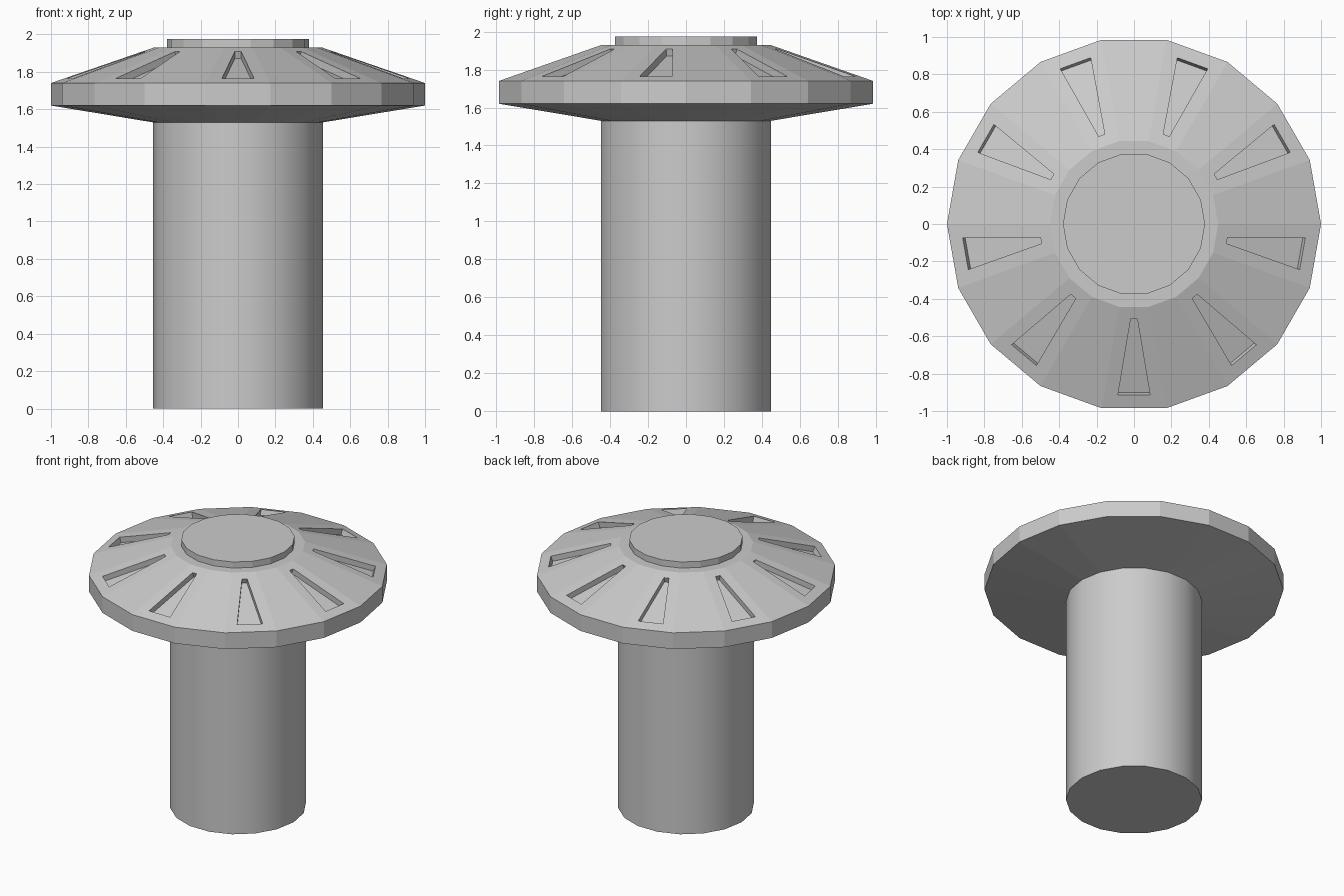
import bpy, bmesh
from math import cos, sin, pi, radians
from mathutils import Vector

if "Cube" in bpy.data.objects:
    bpy.data.objects.remove(bpy.data.objects["Cube"])

SIDES = 18


def ring(bm, r, z):
    return [bm.verts.new((r * cos(2 * pi * i / SIDES), r * sin(2 * pi * i / SIDES), z))
            for i in range(SIDES)]


def bridge(bm, a, b, skip=lambda i: False):
    for i in range(SIDES):
        if not skip(i):
            j = (i + 1) % SIDES
            bm.faces.new((a[i], a[j], b[j], b[i]))


def finish(bm, name):
    bmesh.ops.recalc_face_normals(bm, faces=bm.faces)
    mesh = bpy.data.meshes.new(name)
    bm.to_mesh(mesh)
    bm.free()
    obj = bpy.data.objects.new(name, mesh)
    bpy.context.collection.objects.link(obj)
    return obj


def prism(name, r, z0, z1):
    bm = bmesh.new()
    low, high = ring(bm, r, z0), ring(bm, r, z1)
    bridge(bm, low, high)
    bm.faces.new(low[::-1])
    bm.faces.new(high)
    return finish(bm, name)


# Stem
stem = prism("stem", 0.455, 0, 1.53)
bpy.context.view_layer.objects.active = stem
stem.select_set(True)
bpy.ops.object.shade_smooth_by_angle(angle=radians(30))

# Cap: faceted body, every second sloping face carries a recessed slot
R_OUT, Z_OUT, R_IN, Z_IN = 1.0, 1.74, 0.45, 1.93
DEPTH = 0.04
bm = bmesh.new()
rings = [ring(bm, r, z) for r, z in
         ((0.455, 1.53), (1.0, 1.62), (R_OUT, Z_OUT), (R_IN, Z_IN))]
bm.faces.new(rings[0][::-1])
bm.faces.new(rings[3])
bridge(bm, rings[0], rings[1])
bridge(bm, rings[1], rings[2])
bridge(bm, rings[2], rings[3], skip=lambda i: i % 2 == 1)

apothem = cos(pi / SIDES)
slope = (Z_IN - Z_OUT) / ((R_OUT - R_IN) * apothem)
for i in range(1, SIDES, 2):
    j = (i + 1) % SIDES
    ang = 2 * pi * (i + 0.5) / SIDES
    out = Vector((cos(ang), sin(ang), 0))
    side = Vector((-sin(ang), cos(ang), 0))
    normal = (out * slope + Vector((0, 0, 1))).normalized()

    def on_slope(r, s):
        return out * r + side * s + Vector((0, 0, Z_OUT + (R_OUT * apothem - r) * slope))

    rim = [on_slope(*p) for p in
           ((0.915, -0.086), (0.915, 0.086), (0.505, 0.017), (0.505, -0.017))]
    edge = [bm.verts.new(p) for p in rim]
    floor = [bm.verts.new(p - normal * DEPTH) for p in rim]
    corners = [rings[2][i], rings[2][j], rings[3][j], rings[3][i]]
    for k in range(4):
        m = (k + 1) % 4
        bm.faces.new((corners[k], corners[m], edge[m], edge[k]))
        bm.faces.new((edge[k], edge[m], floor[m], floor[k]))
    bm.faces.new(floor)
finish(bm, "cap")

# Raised disc on top
prism("top_disc", 0.38, 1.93, 1.975)
